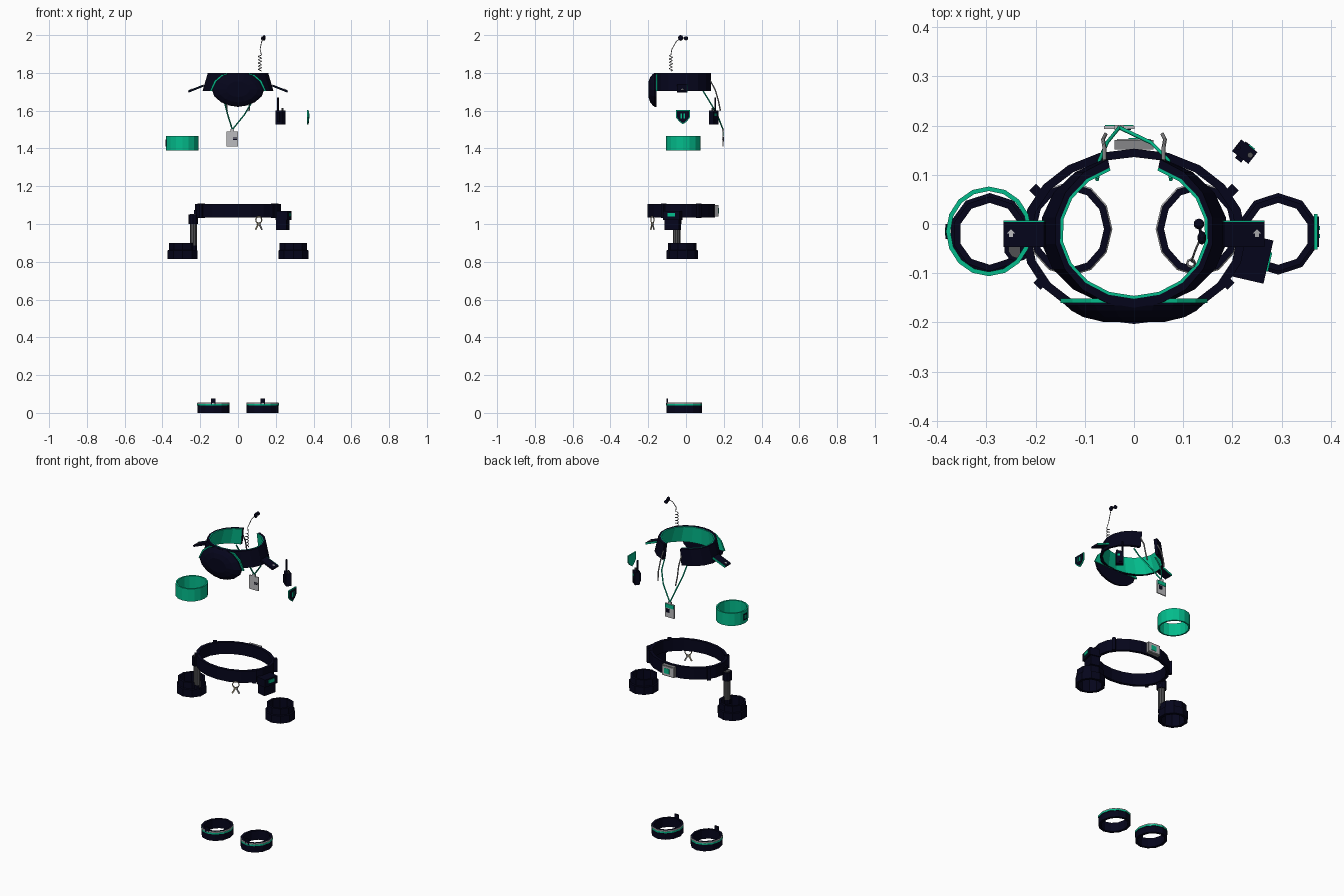
import bpy, bmesh
from math import sin, cos, pi, radians
from mathutils import Vector, Matrix, Euler

cube = bpy.data.objects.get("Cube")
if cube:
    bpy.data.objects.remove(cube, do_unlink=True)


def material(name, *rgb):
    m = bpy.data.materials.new(name)
    m.use_nodes = True
    m.diffuse_color = (*rgb, 1)
    m.node_tree.nodes["Principled BSDF"].inputs["Base Color"].default_value = (*rgb, 1)
    return m


NAVY = material("dark navy", 0.0015, 0.0015, 0.011)
GREEN = material("emerald green", 0.001, 0.5, 0.26)
SILVER = material("light grey", 0.5, 0.5, 0.52)
GREY = material("mid grey", 0.24, 0.24, 0.25)
STEEL = material("dark grey", 0.08, 0.08, 0.085)
BRASS = material("dull brass", 0.36, 0.31, 0.2)


def finish(name, bm, *mats):
    bmesh.ops.recalc_face_normals(bm, faces=bm.faces[:])
    me = bpy.data.meshes.new(name)
    bm.to_mesh(me)
    bm.free()
    for m in mats:
        me.materials.append(m)
    ob = bpy.data.objects.new(name, me)
    bpy.context.collection.objects.link(ob)


def box(name, loc, size, mat, rot=(0, 0, 0)):
    bm = bmesh.new()
    M = Matrix.LocRotScale(Vector(loc), Euler(rot), Vector(size))
    bmesh.ops.create_cube(bm, size=1, matrix=M)
    finish(name, bm, mat)


def cylinder(name, x, y, z0, z1, r, mat, sides=10):
    bm = bmesh.new()
    bmesh.ops.create_cone(bm, cap_ends=True, segments=sides, radius1=r, radius2=r, depth=z1 - z0,
                          matrix=Matrix.Translation((x, y, (z0 + z1) / 2)))
    finish(name, bm, mat)


def ball(name, loc, size, mat):
    bm = bmesh.new()
    bmesh.ops.create_uvsphere(bm, u_segments=10, v_segments=6, radius=1,
                              matrix=Matrix.LocRotScale(Vector(loc), None, Vector(size)))
    finish(name, bm, mat)


def bridge(bm, a, b):
    for i in range(len(a)):
        j = (i + 1) % len(a)
        bm.faces.new((a[i], a[j], b[j], b[i]))


def prism(name, pts, depth, mat):
    """Flat outline pushed along a vector."""
    bm = bmesh.new()
    a = [bm.verts.new(p) for p in pts]
    b = [bm.verts.new(Vector(p) + Vector(depth)) for p in pts]
    bm.faces.new(a)
    bm.faces.new(b)
    bridge(bm, a, b)
    finish(name, bm, mat)


def tube(name, pts, r, mat, closed=False):
    cu = bpy.data.curves.new(name, "CURVE")
    cu.dimensions = "3D"
    cu.bevel_depth, cu.bevel_resolution, cu.use_fill_caps = r, 1, True
    sp = cu.splines.new("POLY")
    sp.points.add(len(pts) - 1)
    for p, co in zip(sp.points, pts):
        p.co = (*co, 1)
    sp.use_cyclic_u = closed
    cu.materials.append(mat)
    bpy.context.collection.objects.link(bpy.data.objects.new(name, cu))


def band(name, centre, profile, sides, green=(), silver=(), start=0, sweep=360):
    """Sweep a closed (rx, ry, z) profile round an ellipse; listed strips get other colours."""
    bm = bmesh.new()
    full = sweep == 360
    loops = []
    for i in range(sides if full else sides + 1):
        t = radians(start + sweep * i / sides)
        loops.append([bm.verts.new((centre[0] + rx * cos(t), centre[1] + ry * sin(t), z))
                      for rx, ry, z in profile])
    n = len(profile)
    for i in range(sides):
        a, b = loops[i], loops[(i + 1) % len(loops)]
        for k in range(n):
            f = bm.faces.new((a[k], a[(k + 1) % n], b[(k + 1) % n], b[k]))
            f.material_index = 1 if k in green else 2 if k in silver else 0
    if not full:
        bm.faces.new(loops[0])
        bm.faces.new(loops[-1])
    finish(name, bm, NAVY, GREEN, SILVER)


# Open collar, flared to the sides, with green lining
band("collar", (0, -0.015),
     [(0.19, 0.155, 1.705), (0.162, 0.155, 1.80), (0.152, 0.137, 1.80),
      (0.146, 0.131, 1.80), (0.178, 0.134, 1.705)], 16, (2, 3), (), 109, 322)

# Domed chest bib with green edging behind it
half = [(0.04, 1.8), (0.08, 1.785), (0.115, 1.755), (0.138, 1.71),
        (0.125, 1.675), (0.09, 1.645), (0.045, 1.627)]
outline = half + [(0, 1.62)] + [(-x, z) for x, z in reversed(half)]
bm = bmesh.new()
mid = 1.715
rings = [[bm.verts.new((x * k, y, mid + (z - mid) * k)) for x, z in outline]
         for k, y in ((0.45, -0.199), (0.75, -0.189), (0.92, -0.176), (1, -0.166), (1, -0.156))]
bm.faces.new(rings[0])
bm.faces.new(rings[-1])
for a, b in zip(rings, rings[1:]):
    bridge(bm, a, b)
finish("bib", bm, NAVY)
arc = [(0.046, 1.799), (0.087, 1.79), (0.125, 1.758), (0.149, 1.705)]
prism("bib_trim", [(x, -0.16, z) for x, z in arc] + [(-x, -0.16, z) for x, z in reversed(arc)],
      (0, 0.009, 0), GREEN)

for s, side in ((1, "left"), (-1, "right")):
    # Shoulder tabs with edging and a small arrow pip
    tilt = (0, s * 0.38, 0)
    box(side + "_shoulder_tab", (s * 0.222, -0.021, 1.717), (0.088, 0.052, 0.01), NAVY, tilt)
    box(side + "_tab_edge", (s * 0.222, 0.006, 1.717), (0.088, 0.003, 0.011), GREEN, tilt)
    pip = [(-0.004, -0.026), (0.004, -0.026), (0.004, -0.019), (0.008, -0.019), (0, -0.011),
           (-0.008, -0.019), (-0.004, -0.019)]
    prism(side + "_tab_pip", [(s * 0.25 + x, y, 1.711 - 0.4 * s * x) for x, y in pip],
          (0, 0, 0.003), SILVER)

    # Lanyard straps and loose cord ends
    tube(side + "_lanyard", [(s * 0.075, 0.09, 1.705), (s * 0.07, 0.13, 1.64),
                             (s * 0.045 - 0.01, 0.165, 1.58), (-0.03, 0.196, 1.5)], 0.004, GREEN)
    tube(side + "_cord_end", [(s * 0.06, 0.128, 1.76), (s * 0.06, 0.155, 1.71),
                              (s * 0.063, 0.172, 1.65), (s * 0.058, 0.182, 1.6)], 0.004, GREY)

    # Stepped wrist cuffs
    band(side + "_wrist_cuff", (s * 0.293, -0.02),
         [(r, r, z) for r, z in ((0.083, 0.815), (0.083, 0.86), (0.076, 0.863),
                                 (0.076, 0.9), (0.063, 0.9), (0.066, 0.815))], 10, (), (), 18)

    # Ankle bands with a two-tone stripe and pull tab
    band(side + "_ankle_band", (s * 0.13, -0.01),
         [(0.084 + d, 0.094 + d, z) for d, z in ((0, 0), (0, 0.038), (0.002, 0.039), (0.002, 0.048),
                                                (0.002, 0.052), (-0.001, 0.055), (-0.015, 0.055),
                                                (-0.015, 0))], 12, (2,), (3, 4))
    box(side + "_ankle_tab", (s * 0.132, -0.1, 0.06), (0.024, 0.008, 0.032), NAVY)

    # Belt keepers
    for y, x, end in ((0.067, 0.198, "back"), (-0.118, 0.189, "front")):
        turn = pi / 4 * s * (1 if y > 0 else -1)
        box(f"{side}_{end}_keeper", (s * x, y, 1.07), (0.023, 0.02, 0.076), NAVY, (0, 0, turn))

# Identity card hanging at the back
box("card", (-0.03, 0.196, 1.45), (0.062, 0.006, 0.082), SILVER)
box("card_clip", (-0.03, 0.196, 1.496), (0.02, 0.01, 0.014), SILVER)
box("card_header", (-0.03, 0.2, 1.477), (0.058, 0.003, 0.022), GREEN)
box("card_photo", (-0.02, 0.2, 1.449), (0.022, 0.003, 0.022), NAVY)
for z in (1.455, 1.447):
    box("card_line", (-0.016, 0.192, z), (0.02, 0.003, 0.004), NAVY)

# Coiled earpiece
coil = [(0.116 + 0.008 * cos(t * pi / 4), -0.08 + 0.008 * sin(t * pi / 4), 1.81 + 0.085 * t / 40)
        for t in range(41)]
tube("earpiece_wire", coil + [(0.117, -0.075, 1.925), (0.125, -0.052, 1.965),
                              (0.135, -0.03, 1.985)], 0.0022, GREY)
ball("ear_bud", (0.132, 0, 1.983), (0.011, 0.011, 0.011), NAVY)
ball("ear_body", (0.138, -0.028, 1.985), (0.009, 0.014, 0.015), NAVY)
tube("ear_link", [(0.138, -0.03, 1.985), (0.132, 0, 1.983)], 0.003, NAVY)

# Two-way radio
turn = Matrix.Rotation(radians(-38), 3, "Z")
for name, loc, size, mat in (
        ("radio_body", (0, 0, 0), (0.042, 0.03, 0.076), NAVY),
        ("radio_clip", (0, -0.018, 0), (0.016, 0.008, 0.05), NAVY),
        ("radio_screen", (0.006, 0.016, 0.014), (0.014, 0.003, 0.012), GREEN),
        ("radio_speaker", (0, 0.016, -0.018), (0.022, 0.003, 0.02), NAVY)):
    box(name, turn @ Vector(loc) + Vector((0.225, 0.147, 1.564)), size, mat, (0, 0, radians(-38)))
cylinder("radio_knob", 0.236, 0.14, 1.6, 1.613, 0.006, STEEL, 8)
cylinder("radio_antenna", 0.212, 0.155, 1.59, 1.67, 0.005, NAVY, 8)

# Shield badge on the left arm
crest = [(-0.036, 1.603), (0.036, 1.603), (0.036, 1.563), (0.02, 1.542), (0, 1.528),
         (-0.02, 1.542), (-0.036, 1.563)]
prism("shield", [(0.366, y - 0.016, z) for y, z in crest], (0.007, 0, 0), GREEN)
prism("shield_field", [(0.373, y * 0.86 - 0.016, 1.57 + (z - 1.57) * 0.86) for y, z in crest],
      (0.003, 0, 0), NAVY)
for s in (-1, 1):
    box("shield_mark", (0.3765, -0.016 + s * 0.008, 1.572), (0.003, 0.008, 0.028), GREEN)

# Arm band with a patch
band("arm_band", (-0.295, -0.015), [(0.087, 0.091, 1.39), (0.087, 0.091, 1.465),
                                    (0.078, 0.082, 1.465), (0.078, 0.082, 1.39)], 16, range(4))
box("arm_patch", (-0.381, -0.015, 1.428), (0.004, 0.03, 0.038), NAVY)
box("arm_patch_mark", (-0.383, -0.015, 1.428), (0.002, 0.016, 0.022), GREEN)

# Duty belt and buckle
band("belt", (0, -0.025), [(0.228, 0.178, 1.035), (0.228, 0.178, 1.105),
                           (0.21, 0.161, 1.105), (0.21, 0.161, 1.035)], 20)
box("buckle", (0, 0.161, 1.07), (0.08, 0.02, 0.062), GREY)
box("buckle_plate", (0, 0.171, 1.07), (0.07, 0.004, 0.05), SILVER)
box("buckle_inset", (0.006, 0.173, 1.07), (0.034, 0.004, 0.03), GREEN)

# Baton in its holder
cylinder("baton_shaft", -0.236, -0.05, 0.87, 1.054, 0.02, STEEL)
cylinder("baton_grip", -0.237, -0.05, 1.0, 1.05, 0.027, NAVY)
cylinder("baton_tip", -0.237, -0.05, 0.86, 0.885, 0.021, NAVY)
box("baton_strap", (-0.222, -0.05, 1.05), (0.02, 0.03, 0.05), NAVY)

# Belt pouch with a green tag
swing = (0, 0, radians(-13))
box("pouch_body", (0.238, -0.07, 1.0), (0.055, 0.078, 0.065), NAVY, swing)
box("pouch_lid", (0.241, -0.07, 1.045), (0.066, 0.09, 0.045), NAVY, swing)
box("pouch_tag", (0.2745, -0.077, 1.05), (0.004, 0.04, 0.019), GREEN, swing)

# Key ring with two keys, turned to follow the belt
spin = Matrix.Rotation(radians(28), 3, "Z")
hook = Vector((0.11, -0.178, 1.022))
tube("key_ring", [hook + spin @ Vector((0.018 * cos(t * pi / 6), 0, 0.018 * sin(t * pi / 6)))
                  for t in range(12)], 0.003, BRASS, True)
for s, mat in ((-1, BRASS), (1, GREY)):
    for name, x, z, size in (("key", 0.01, -0.035, (0.008, 0.004, 0.04)),
                             ("key_head", 0.004, -0.021, (0.014, 0.005, 0.012))):
        box(name, hook + spin @ Vector((s * x, 0, z)), size, mat, (0, -s * 0.5, radians(28)))
